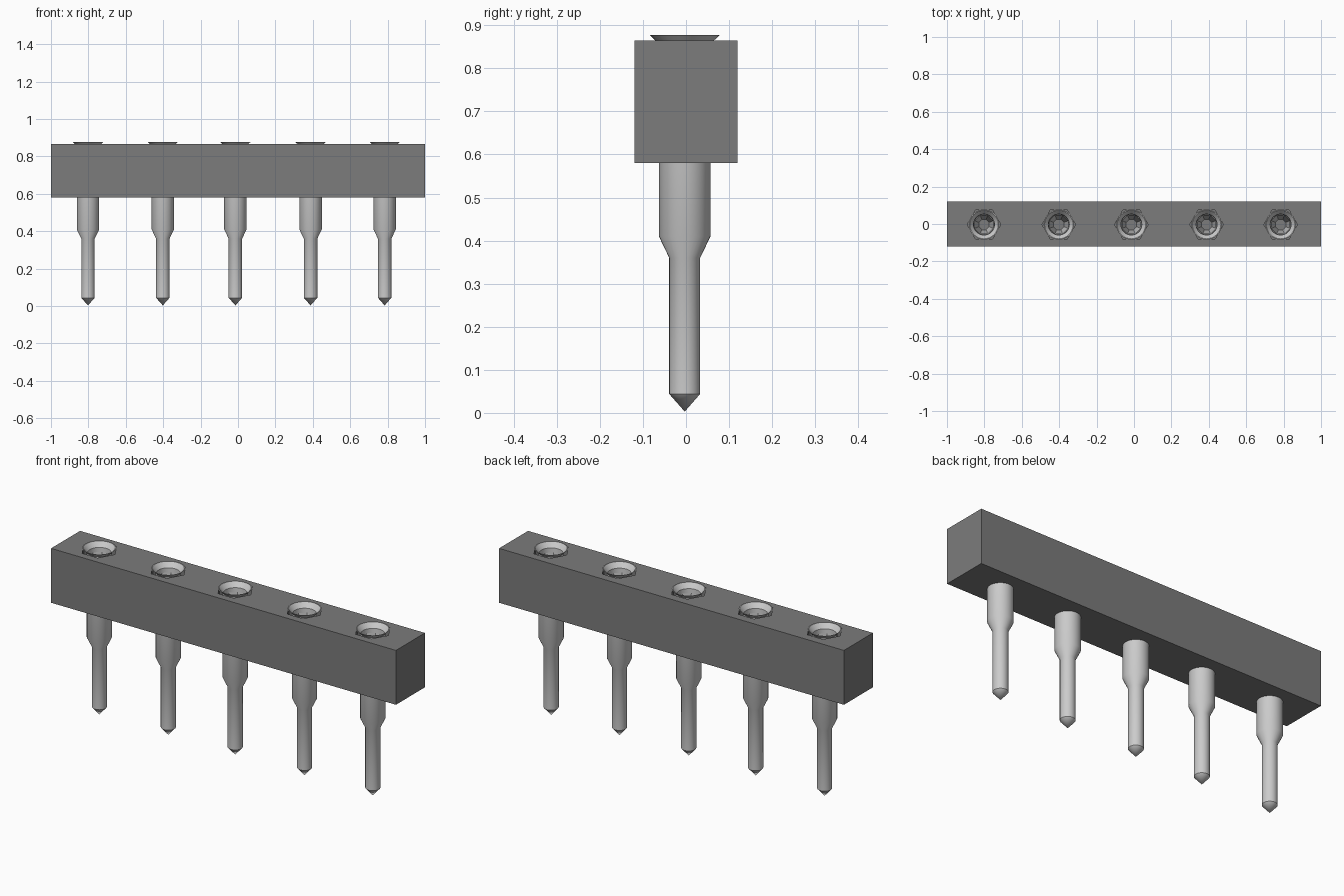
import bpy, math

cube = bpy.data.objects.get("Cube")
if cube:
    bpy.data.objects.remove(cube, do_unlink=True)

PIN_XS = (-0.802, -0.402, -0.014, 0.388, 0.784)
PIN_Y = -0.003


def material(name, rgb):
    m = bpy.data.materials.new(name)
    m.use_nodes = True
    m.diffuse_color = (*rgb, 1)
    m.node_tree.nodes["Principled BSDF"].inputs["Base Color"].default_value = (*rgb, 1)
    return m


def lathe(name, profile, sides, mat=None, phase=0.0):
    """Revolve (radius, z) points around z; zero radius gives a single point."""
    verts, rings, faces = [], [], []
    for r, z in profile:
        n = sides if r > 0 else 1
        rings.append([len(verts) + i for i in range(n)])
        verts += [(r * math.cos(phase + math.tau * i / sides),
                   r * math.sin(phase + math.tau * i / sides), z) for i in range(n)]
    for a, b in zip(rings, rings[1:]):
        for i in range(sides):
            j = (i + 1) % sides
            quad = [a[i % len(a)], a[j % len(a)], b[j % len(b)], b[i % len(b)]]
            faces.append(list(dict.fromkeys(quad)))
    mesh = bpy.data.meshes.new(name)
    mesh.from_pydata(verts, [], faces)
    if mat:
        mesh.materials.append(mat)
    obj = bpy.data.objects.new(name, mesh)
    bpy.context.collection.objects.link(obj)
    return obj


def smooth(obj):
    bpy.ops.object.select_all(action='DESELECT')
    obj.select_set(True)
    bpy.context.view_layer.objects.active = obj
    bpy.ops.object.shade_smooth_by_angle(angle=math.radians(30))


plastic = material("dark grey plastic", (0.2, 0.2, 0.2))
metal = material("pale metal", (0.6, 0.6, 0.6))

# Housing block
bpy.ops.mesh.primitive_cube_add(size=1, location=(0, 0, 0.7225))
body = bpy.context.object
body.name = "housing"
body.scale = (2, 0.24, 0.285)
bpy.ops.object.transform_apply(location=True, rotation=False, scale=True)
body.data.materials.append(plastic)

# Hexagonal pockets in the top of the housing
for x in PIN_XS:
    cutter = lathe("pocket_cutter", [(0, 0.62), (0.09, 0.62), (0.09, 0.9), (0, 0.9)], 6, plastic)
    cutter.location = (x, PIN_Y, 0)
    cutter.hide_render = True
    mod = body.modifiers.new("pocket", 'BOOLEAN')
    mod.operation, mod.solver, mod.object = 'DIFFERENCE', 'EXACT', cutter
    bpy.context.view_layer.objects.active = body
    bpy.ops.object.modifier_apply(modifier=mod.name)
    bpy.data.objects.remove(cutter, do_unlink=True)

# Pin: pointed tip, shaft, taper, socket barrel, flared rim and funnel mouth
pin_profile = [(0, 0.003), (0.036, 0.044), (0.036, 0.36), (0.06, 0.41), (0.06, 0.857),
               (0.081, 0.877), (0.076, 0.877), (0.056, 0.852), (0.054, 0.8)]
# Faceted contact inside the barrel
contact_profile = [(0.055, 0.83), (0.028, 0.6), (0, 0.6)]

for k, x in enumerate(PIN_XS, 1):
    pin = lathe(f"pin_{k}", pin_profile, 32, metal)
    contact = lathe(f"contact_{k}", contact_profile, 8, metal, math.pi / 8)
    for part in (pin, contact):
        part.location = (x, PIN_Y, 0)
    smooth(pin)
